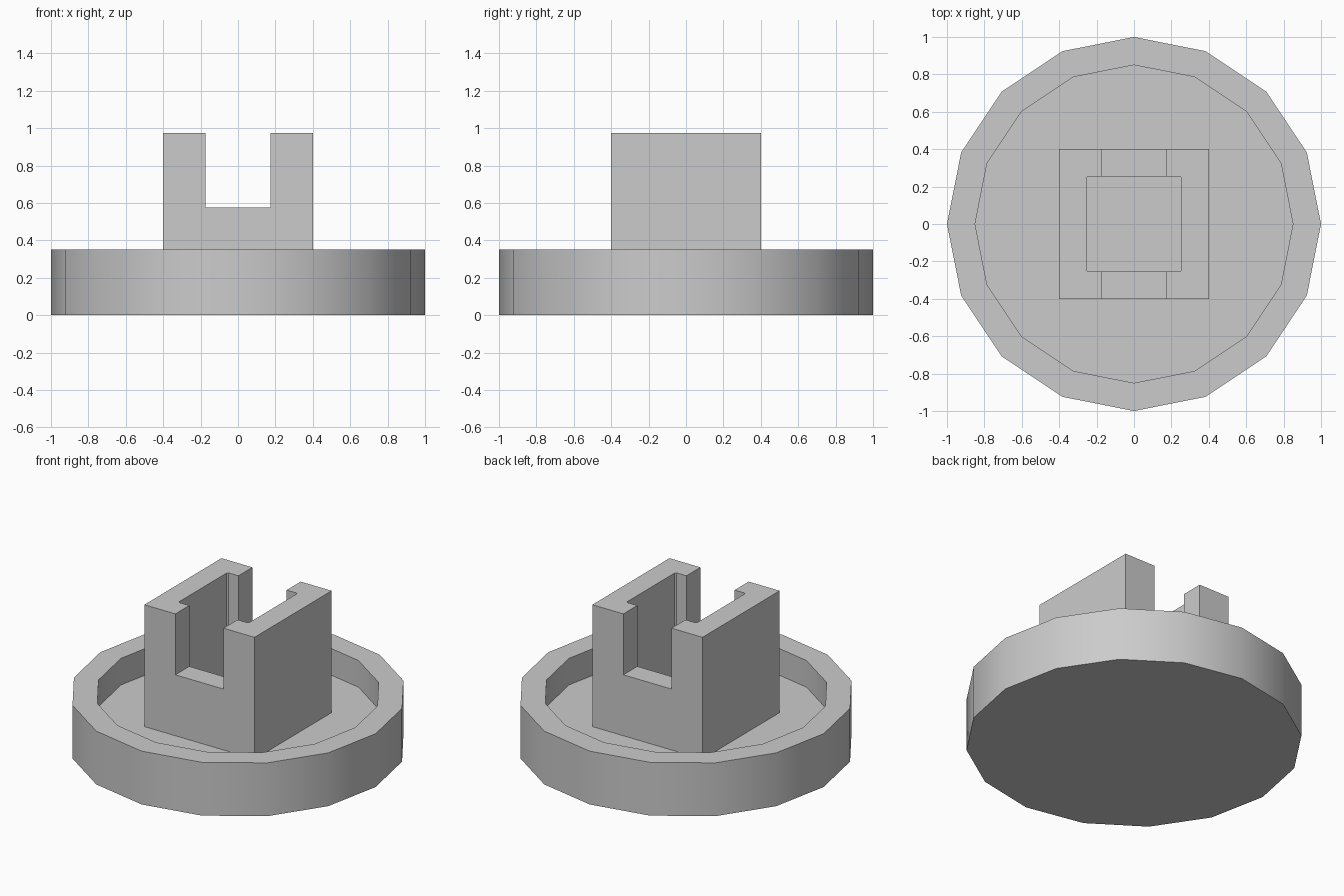
import bpy, bmesh, math
from mathutils import Matrix

if "Cube" in bpy.data.objects:
    bpy.data.objects.remove(bpy.data.objects["Cube"], do_unlink=True)

HEIGHT, RIM, FLOOR, SLOT = 0.975, 0.35, 0.175, 0.575
SIDES = 16

grey = bpy.data.materials.new("plain grey")
grey.use_nodes = True
colour = (0.6, 0.6, 0.6, 1)
grey.diffuse_color = colour
grey.node_tree.nodes["Principled BSDF"].inputs["Base Color"].default_value = colour


def finish(name, bm):
    bmesh.ops.recalc_face_normals(bm, faces=bm.faces)
    mesh = bpy.data.meshes.new(name)
    bm.to_mesh(mesh)
    bm.free()
    mesh.materials.append(grey)
    obj = bpy.data.objects.new(name, mesh)
    bpy.context.collection.objects.link(obj)
    return obj


def box(name, x, y, bottom, top, bevel=0):
    """Box with half widths x and y; bevel softens the upright edges."""
    bm = bmesh.new()
    bmesh.ops.create_cube(bm, size=1, matrix=Matrix.Translation((0, 0, (bottom + top) / 2))
                          @ Matrix.Diagonal((2 * x, 2 * y, top - bottom, 1)))
    if bevel:
        upright = [e for e in bm.edges
                   if abs(e.verts[0].co.z - e.verts[1].co.z) > 0.1]
        bmesh.ops.bevel(bm, geom=upright, offset=bevel, segments=1, affect='EDGES')
    return finish(name, bm)


def select_only(obj):
    bpy.ops.object.select_all(action='DESELECT')
    obj.select_set(True)
    bpy.context.view_layer.objects.active = obj


# Round tray: rings joined from the underside, over the rim, down to the floor
bm = bmesh.new()
rings = []
for radius, z in [(1, 0), (1, RIM), (0.85, RIM), (0.85, FLOOR)]:
    rings.append([bm.verts.new((radius * math.cos(a), radius * math.sin(a), z))
                  for a in (math.tau * i / SIDES for i in range(SIDES))])
for lower, upper in zip(rings, rings[1:]):
    for i in range(SIDES):
        j = (i + 1) % SIDES
        bm.faces.new((lower[i], lower[j], upper[j], upper[i]))
bm.faces.new(rings[0])
bm.faces.new(rings[-1])
tray = finish("round_tray", bm)
select_only(tray)
bpy.ops.object.shade_smooth_by_angle(angle=math.radians(30))

# Square socket: a block with an upright pocket and a slot from front to back
socket = box("square_socket", 0.4, 0.4, FLOOR, HEIGHT)
cutters = [box("pocket_cutter", 0.255, 0.255, FLOOR - 0.1, HEIGHT + 0.1, 0.008),
           box("slot_cutter", 0.175, 0.6, SLOT, HEIGHT + 0.1)]
select_only(socket)
for cutter in cutters:
    cutter.hide_render = True
    cut = socket.modifiers.new(cutter.name, 'BOOLEAN')
    cut.operation = 'DIFFERENCE'
    cut.solver = 'EXACT'
    cut.object = cutter
    bpy.ops.object.modifier_apply(modifier=cut.name)
for cutter in cutters:
    bpy.data.objects.remove(cutter, do_unlink=True)
